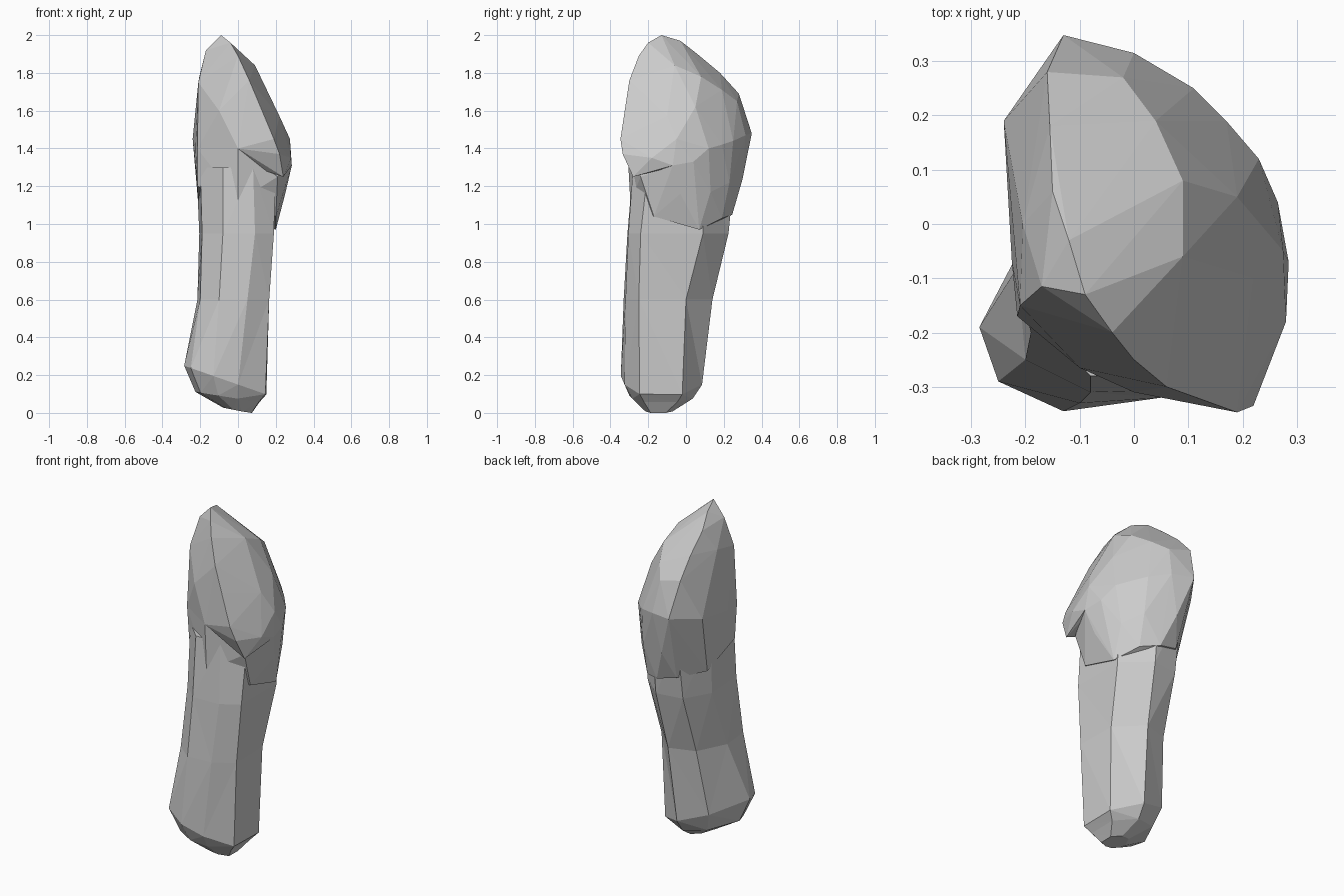
import bpy, bmesh


def finish(bm, name):
    bmesh.ops.recalc_face_normals(bm, faces=bm.faces[:])
    me = bpy.data.meshes.new(name)
    bm.to_mesh(me)
    bm.free()
    ob = bpy.data.objects.new(name, me)
    bpy.context.collection.objects.link(ob)
    return ob


def hull(name, pts):
    bm = bmesh.new()
    for p in pts:
        bm.verts.new(p)
    res = bmesh.ops.convex_hull(bm, input=bm.verts[:])
    junk = {g for g in res["geom_interior"] + res["geom_unused"]
            if isinstance(g, bmesh.types.BMVert)}
    bmesh.ops.delete(bm, geom=list(junk), context='VERTS')
    return finish(bm, name)


def loft(name, rings):
    bm = bmesh.new()
    vs = [[bm.verts.new(p) for p in r] for r in rings]
    n = len(rings[0])
    for a, b in zip(vs, vs[1:]):
        for i in range(n):
            j = (i + 1) % n
            bm.faces.new((a[i], a[j], b[j], b[i]))
    bm.faces.new(vs[0][::-1])
    bm.faces.new(vs[-1])
    bmesh.ops.triangulate(bm, faces=bm.faces[:])
    return finish(bm, name)


# Handle: tilted rim at the foot, then rising eight-sided sections
rim = [(.145, -.245), (.0, -.325), (-.13, -.345), (-.25, -.29),
       (-.285, -.19), (-.17, .03), (.0, .085), (.15, -.02)]
sections = {
    .6: [(.165, -.25), (.05, -.32), (-.1, -.33), (-.2, -.25),
         (-.215, -.08), (-.13, .09), (.02, .14), (.16, .0)],
    .95: [(.19, -.24), (.09, -.305), (-.08, -.31), (-.19, -.2),
          (-.205, .05), (-.12, .2), (.04, .225), (.19, .09)],
    1.3: [(.2, -.2), (.08, -.28), (-.08, -.28), (-.2, -.16),
          (-.22, .08), (-.12, .25), (.04, .26), (.19, .1)],
}


def tilt(x):
    return .15 - .35 * x


def shrink(s, cx, cy, z0, slope):
    ring = []
    for x, y in rim:
        x = cx + (x + .06) * s
        ring.append((x, cy + (y + .14) * s, max(0, z0 - slope * x)))
    return ring


rings = [shrink(.35, .0, -.15, .012, .2),
         shrink(.78, -.05, -.14, .075, .16),
         [(x, y, tilt(x)) for x, y in rim]]
rings += [[(x, y, z) for x, y in sec] for z, sec in sections.items()]
loft("handle", rings)

# Head: crest line running from the back, over the top, to the front lip
crest = [(-.13, .348, 1.48), (-.16, .28, 1.69), (-.155, .18, 1.8),
         (-.15, .06, 1.9), (-.12, -.03, 1.97), (-.09, -.13, 2.0),
         (-.04, -.2, 1.96), (.0, -.25, 1.89), (.06, -.3, 1.76),
         (.12, -.32, 1.62), (.19, -.347, 1.45), (.22, -.335, 1.37),
         (.24, -.28, 1.25)]
# bulging right side
dome = [(.28, -.18, 1.35), (.275, -.05, 1.45), (.285, -.07, 1.31),
        (.265, .04, 1.33), (.23, .12, 1.4), (.17, .19, 1.42),
        (.11, .25, 1.44), (.0, .315, 1.47), (.19, .05, 1.62),
        (.22, -.1, 1.57), (.09, -.06, 1.84), (.09, .08, 1.78),
        (.04, .19, 1.71), (-.02, .27, 1.65)]
# flatter left and front side
flat = [(-.24, .19, 1.45), (-.205, .0, 1.78), (-.17, -.115, 1.92),
        (-.21, -.15, 1.75), (-.225, -.07, 1.4), (-.215, -.17, 1.4),
        (-.1, -.265, 1.6), (.0, -.31, 1.4), (.12, -.3, 1.36)]
# neck where the head runs down into the handle
neck = [(.2, -.17, 1.04), (.2, .07, .97), (.12, .19, 1.03),
        (.02, .245, 1.05), (-.1, .23, 1.08), (-.21, .1, 1.1),
        (-.215, -.15, 1.2), (.0, -.295, 1.12), (.25, -.03, 1.16),
        (.2, .13, 1.17), (.12, .23, 1.22), (-.05, .3, 1.24),
        (.21, -.24, 1.25)]
hull("head", crest + dome + flat)
hull("neck", neck + dome[1:8] + [crest[0], flat[0]] + flat[4:6] + [flat[7]])
